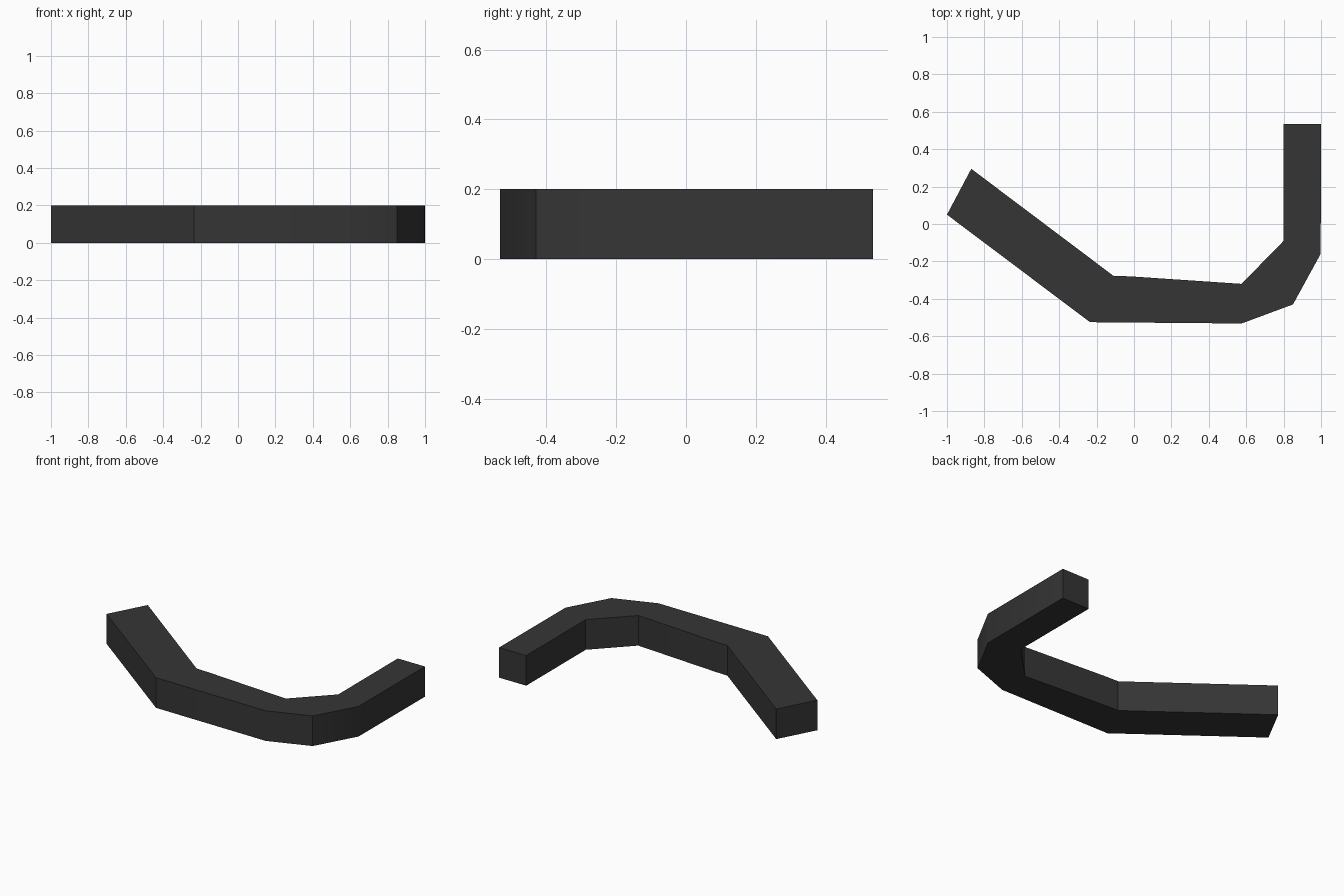
import bpy
import bmesh
import math

HEIGHT = 0.2

cube = bpy.data.objects.get("Cube")
if cube:
    bpy.data.objects.remove(cube, do_unlink=True)

# Dark material
dark = bpy.data.materials.new("dark_grey")
dark.use_nodes = True
colour = (0.036, 0.036, 0.036, 1)
dark.diffuse_color = colour
dark.node_tree.nodes["Principled BSDF"].inputs["Base Color"].default_value = colour

# Plan outline of the bent bar: outer side left to right, then inner side back
outer = [(-1, 0.05), (-0.235, -0.525), (0.575, -0.532), (0.85, -0.43),
         (0.998, -0.16), (1, 0.535)]
inner = [(0.8, 0.535), (0.8, -0.09), (0.575, -0.32), (-0.02, -0.28),
         (-0.11, -0.277), (-0.87, 0.295)]

# Extrude the outline upwards
bm = bmesh.new()
base = bm.faces.new([bm.verts.new((x, y, 0)) for x, y in outer + inner])
top = bmesh.ops.extrude_face_region(bm, geom=[base], use_keep_orig=True)["geom"]
bmesh.ops.translate(bm, vec=(0, 0, HEIGHT),
                    verts=[v for v in top if isinstance(v, bmesh.types.BMVert)])
bmesh.ops.recalc_face_normals(bm, faces=bm.faces)

mesh = bpy.data.meshes.new("bent_bar")
bm.to_mesh(mesh)
bm.free()
mesh.materials.append(dark)
bar = bpy.data.objects.new("bent_bar", mesh)
bpy.context.collection.objects.link(bar)

# Gentle bends are smooth, stronger corners stay sharp
bpy.ops.object.select_all(action='DESELECT')
bar.select_set(True)
bpy.context.view_layer.objects.active = bar
bpy.ops.object.shade_smooth_by_angle(angle=math.radians(30))
